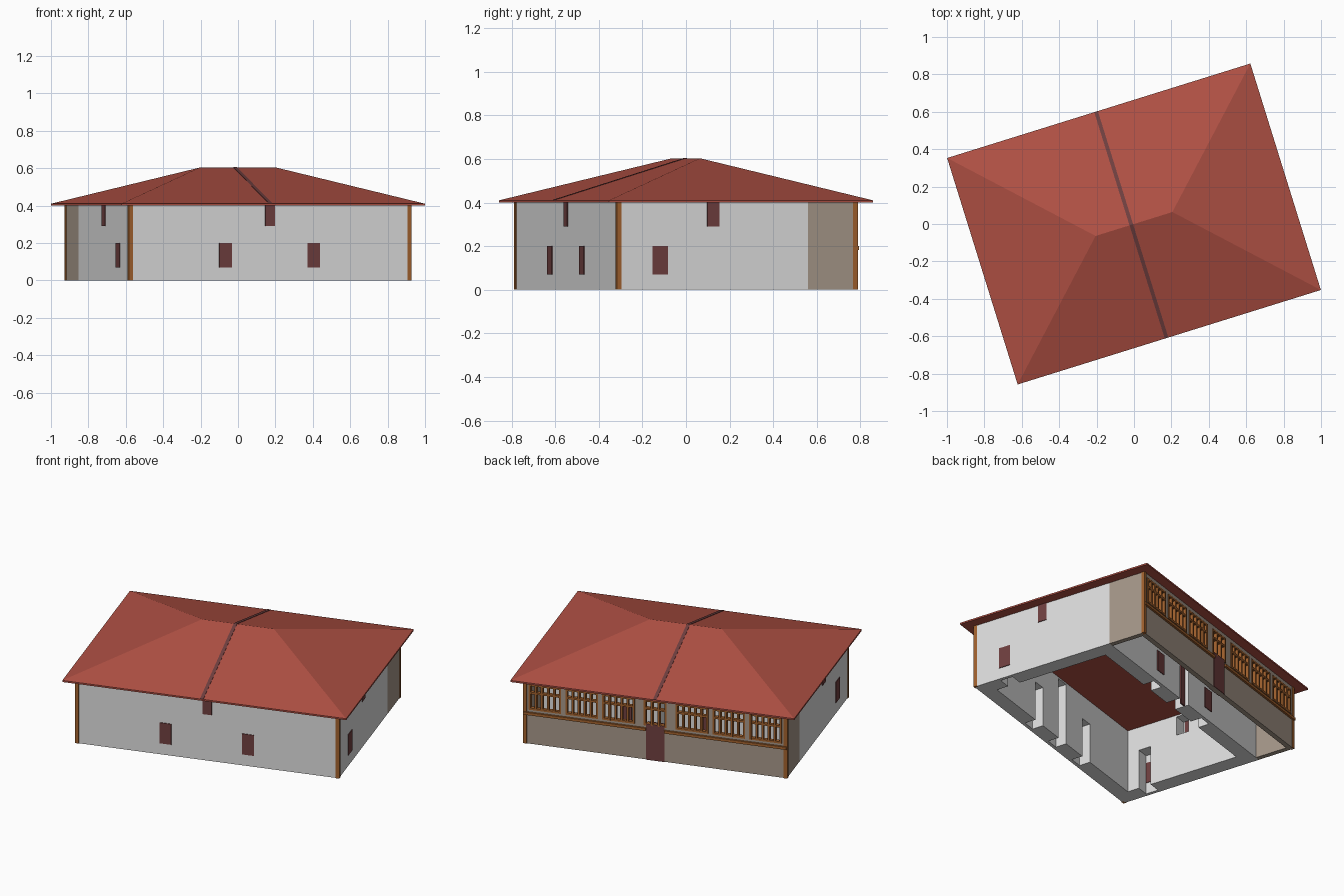
import bpy, bmesh, math

if "Cube" in bpy.data.objects:
    bpy.data.objects.remove(bpy.data.objects["Cube"])

TURN = math.radians(17.3)          # the whole house is turned on its plot
HX, HY = 0.787, 0.575              # half size of the walls
MAIN_Y = 0.34                      # back of the main room, veranda beyond
H = 0.402                          # wall height


def mat(name, r, g, b):
    m = bpy.data.materials.new(name)
    m.diffuse_color = (r, g, b, 1)
    m.use_nodes = True
    m.node_tree.nodes["Principled BSDF"].inputs["Base Color"].default_value = m.diffuse_color
    return m


PLASTER = mat("pale_grey_plaster", 0.73, 0.73, 0.73)
BEIGE = mat("beige_plaster", 0.38, 0.31, 0.25)
TILE = mat("red_roof", 0.43, 0.08, 0.057)
WOOD = mat("brown_wood", 0.36, 0.12, 0.027)
MAROON = mat("maroon_shutter", 0.16, 0.05, 0.05)


def finish(bm, name, material):
    bmesh.ops.recalc_face_normals(bm, faces=bm.faces)
    me = bpy.data.meshes.new(name)
    bm.to_mesh(me)
    bm.free()
    ob = bpy.data.objects.new(name, me)
    bpy.context.collection.objects.link(ob)
    ob.rotation_euler.z = TURN
    if material:
        me.materials.append(material)
    return ob


def boxes(name, material, parts):
    """One object made of boxes given as (x0, x1, y0, y1, z0, z1)."""
    bm = bmesh.new()
    for x0, x1, y0, y1, z0, z1 in parts:
        vs = bmesh.ops.create_cube(bm, size=1)["verts"]
        for v in vs:
            v.co = (x1 if v.co.x > 0 else x0, y1 if v.co.y > 0 else y0,
                    z1 if v.co.z > 0 else z0)
    return finish(bm, name, material)


# hipped roof with a thin fascia
RX, RY, RIDGE = 0.849, 0.634, 0.215
bm = bmesh.new()
cs = [(-RX, -RY), (RX, -RY), (RX, RY), (-RX, RY)]
lo = [bm.verts.new((x, y, 0.4)) for x, y in cs]
hi = [bm.verts.new((x, y, 0.41)) for x, y in cs]
ra, rb = bm.verts.new((-RIDGE, 0, 0.603)), bm.verts.new((RIDGE, 0, 0.603))
bm.faces.new(lo)
for i in range(4):
    j = (i + 1) % 4
    bm.faces.new((lo[i], lo[j], hi[j], hi[i]))
bm.faces.new((hi[0], hi[1], rb, ra))
bm.faces.new((hi[1], hi[2], rb))
bm.faces.new((hi[2], hi[3], ra, rb))
bm.faces.new((hi[3], hi[0], ra))
finish(bm, "hipped_roof", TILE)

# narrow dark strip over the ridge from eave to eave
bm = bmesh.new()
prof = [(-RY, 0.41), (0, 0.603), (RY, 0.41), (RY, 0.412), (0, 0.605), (-RY, 0.412)]
ends = [[bm.verts.new((x, y, z)) for y, z in prof] for x in (-0.025, -0.005)]
for e in ends:
    bm.faces.new((e[0], e[1], e[4], e[5]))
    bm.faces.new((e[1], e[2], e[3], e[4]))
for i in range(6):
    j = (i + 1) % 6
    bm.faces.new((ends[0][i], ends[0][j], ends[1][j], ends[1][i]))
finish(bm, "roof_strip", MAROON)

# main walls: a thick shell with niches behind every window
walls = boxes("main_walls", PLASTER, [(-HX, HX, -HY, MAIN_Y, 0, H)])
SKIN, IX, IY0, IY1 = 0.02, 0.69, -0.485, 0.25
cuts = [(-IX, IX, IY0, IY1, -0.1, 0.6)]
for x, z0, z1 in ((-0.25, -0.1, 0.25), (0.0, -0.1, 0.39), (0.245, -0.1, 0.25)):
    cuts.append((x - 0.04, x + 0.04, -HY + SKIN, IY0 + 0.02, z0, z1))
for s in (-1, 1):
    for y, z0, z1 in ((-0.37, -0.1, 0.25), (-0.115, 0.27, 0.39)):
        xa, xb = sorted((s * (HX - SKIN), s * (IX - 0.02)))
        cuts.append((xa, xb, y - 0.04, y + 0.04, z0, z1))
    cuts.append((s * 0.25 - 0.04, s * 0.25 + 0.04, IY1 - 0.02, MAIN_Y - SKIN, -0.1, 0.25))
cuts.append((-0.045, 0.045, IY1 - 0.02, MAIN_Y + 0.1, -0.1, 0.25))   # doorway
cutter = boxes("wall_cutter", None, cuts)
cutter.hide_render = True
mod = walls.modifiers.new("niches", "BOOLEAN")
mod.operation, mod.object, mod.solver, mod.use_self = "DIFFERENCE", cutter, "EXACT", True
bpy.context.view_layer.objects.active = walls
bpy.ops.object.modifier_apply(modifier="niches")
bpy.data.objects.remove(cutter)

# shutters: plates on the outer face and on the niche back
P = 0.004
LOW, HIGH = (0.07, 0.2), (0.29, 0.4)
shutters = []
for x, w, z in ((-0.25, 0.035, LOW), (0.0, 0.027, HIGH), (0.245, 0.035, LOW)):
    for y in (-HY, -HY + SKIN):
        shutters.append((x - w, x + w, y - P, y + P, *z))
for s in (-1, 1):
    for y, w, z in ((-0.37, 0.037, LOW), (-0.115, 0.029, HIGH)):
        for x in (s * HX, s * (HX - SKIN)):
            shutters.append((x - P, x + P, y - w, y + w, *z))
    for y in (MAIN_Y, MAIN_Y - SKIN):
        shutters.append((s * 0.25 - 0.035, s * 0.25 + 0.035, y - P, y + P, *LOW))
boxes("window_shutters", MAROON, shutters)
boxes("inner_door", MAROON, [(-0.045, 0.0, MAIN_Y - 0.03, MAIN_Y - 0.022, 0, 0.25)])

# veranda: low wall, lintel and piers between seven open windows
T, SILL, HEAD = 0.03, 0.215, 0.375
wins = [(c, 0.096) for c in (-0.66, -0.44, -0.22)] + [(0, 0.067)] + \
       [(c, 0.096) for c in (0.22, 0.44, 0.66)]
parts = [(-HX, HX, HY - T, HY, 0, SILL), (-HX, HX, HY - T, HY, HEAD, H)]
edge = -HX
for c, w in wins:
    parts.append((edge, c - w, HY - T, HY, SILL, HEAD))
    edge = c + w
parts.append((edge, HX, HY - T, HY, SILL, HEAD))
for s in (-1, 1):
    xa, xb = sorted((s * HX, s * (HX - T)))
    parts.append((xa, xb, MAIN_Y, HY - T, 0, H))
boxes("veranda_wall", BEIGE, parts)

# wooden window grilles
bars = []
y0, y1 = HY - 0.02, HY + 0.004
for c, w in wins:
    n = 5 if w > 0.08 else 3
    for i in range(n + 1):
        x = c - w + 0.005 + (2 * w - 0.01) * i / n
        bars.append((x - 0.006, x + 0.006, y0, y1, SILL, HEAD))
    for z in (SILL + 0.005, 0.32, HEAD - 0.005):
        bars.append((c - w, c + w, y0, y1 - 0.001, z - 0.006, z + 0.006))
boxes("veranda_window_frames", WOOD, bars)

# rail under the windows, broken by the door
boxes("veranda_rail", WOOD, [(-HX, -0.055, HY, HY + 0.012, 0.183, 0.2),
                             (0.055, HX, HY, HY + 0.012, 0.183, 0.2)])
boxes("veranda_door", MAROON, [(-0.055, 0.055, HY - P, HY + P, 0, 0.225),
                               (-0.055, 0.055, HY - T - P, HY - T + P, 0, 0.225)])

# corner posts
posts = []
for sx in (-1, 1):
    for sy in (-1, 1):
        xa, xb = sorted((sx * (HX - 0.018), sx * (HX + 0.004)))
        ya, yb = sorted((sy * (HY - 0.018), sy * (HY + 0.004)))
        posts.append((xa, xb, ya, yb, 0, 0.4))
boxes("corner_posts", WOOD, posts)
